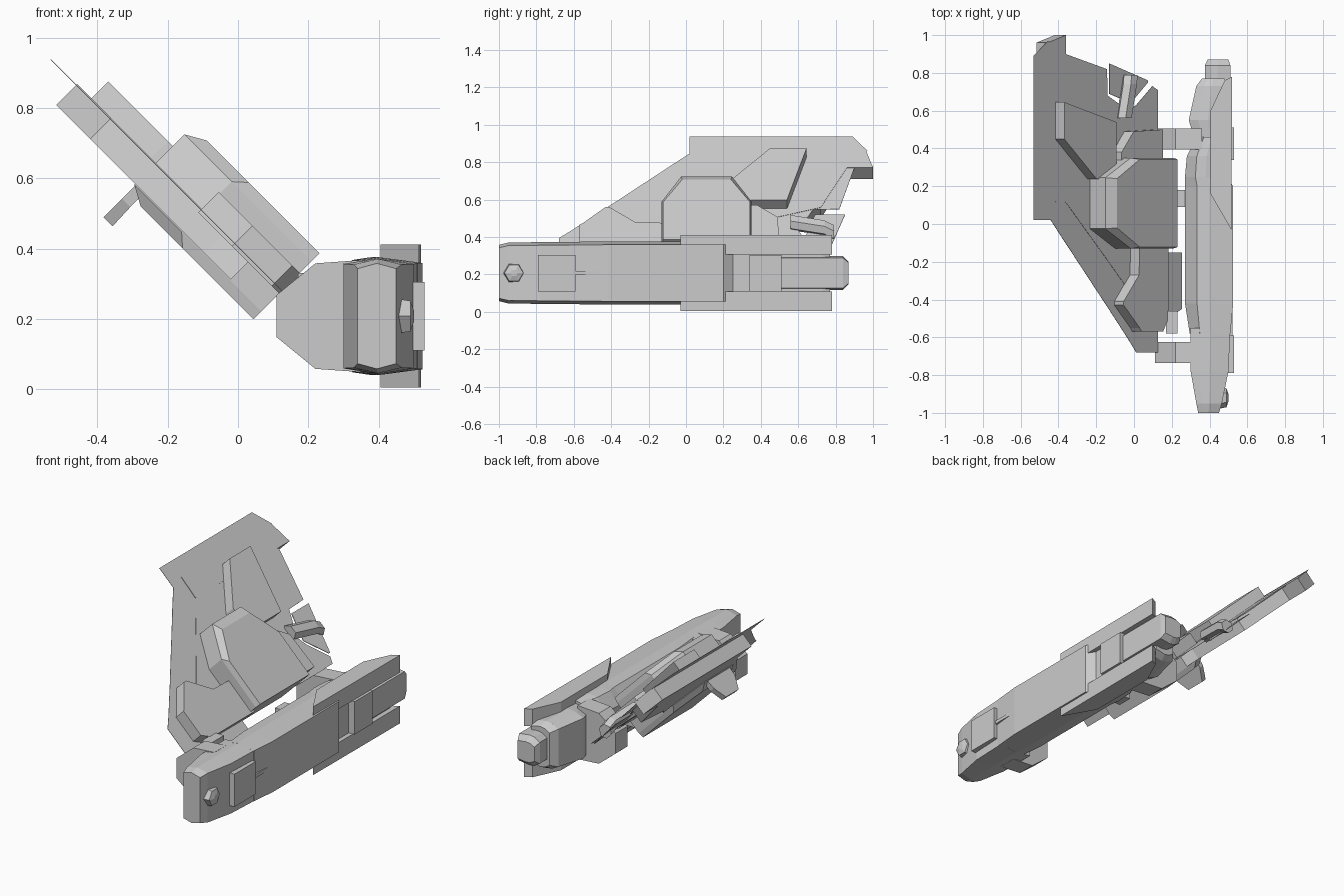
import bpy, bmesh, math
from mathutils import Vector

cube = bpy.data.objects.get("Cube")
if cube:
    bpy.data.objects.remove(cube, do_unlink=True)

shade = 0.6
colour = (shade, shade, shade, 1)
grey = bpy.data.materials.new("light_grey")
grey.use_nodes = True
grey.diffuse_color = colour
grey.node_tree.nodes["Principled BSDF"].inputs["Base Color"].default_value = colour

HULL_MIDDLE = 0.208    # height of the hull axis
WING_BOTTOM, WING_TOP, PLATE_TOP = 0.206, 0.288, 0.358
ROOT = 0.11            # inner end of the wing
OUT = Vector((-1, 0, 1)).normalized()
UP = Vector((1, 0, 1)).normalized()


def loft(name, rings):
    """Skin a list of equal-length rings and cap both ends."""
    bm = bmesh.new()
    loops = [[bm.verts.new(point) for point in ring] for ring in rings]
    for this, following in zip(loops, loops[1:]):
        for i in range(len(this)):
            bm.faces.new((this[i - 1], this[i], following[i], following[i - 1]))
    bm.faces.new(loops[0])
    bm.faces.new(loops[-1])
    bmesh.ops.recalc_face_normals(bm, faces=bm.faces)
    mesh = bpy.data.meshes.new(name)
    bm.to_mesh(mesh)
    bm.free()
    mesh.materials.append(grey)
    obj = bpy.data.objects.new(name, mesh)
    bpy.context.collection.objects.link(obj)
    return obj


def wing_point(span, y, level):
    """Span runs out along the tilted wing, level rises from its plane."""
    return OUT * span + UP * level + Vector((0, y, 0))


def wing_strip(name, bottom, top, *stations):
    """Flat panel given by its front and back edges along the span."""
    return loft(name, [[wing_point(span, front, bottom), wing_point(span, back, bottom),
                        wing_point(span, back, top), wing_point(span, front, top)]
                       for span, front, back in stations])


def box(name, x_range, y_range, z_range):
    return loft(name, [[(x, y_range[0], z_range[0]), (x, y_range[1], z_range[0]),
                        (x, y_range[1], z_range[1]), (x, y_range[0], z_range[1])]
                       for x in x_range])


def hull_ring(y, inner, outer, height, square):
    """Chamfered section, mirrored above and below the hull axis."""
    width = outer - inner
    upper = [(inner, height * square), (inner + width / 4, height * 0.95),
             (inner + width / 2, height), (outer, height * 0.9)]
    lower = [(x, -z) for x, z in reversed(upper)]
    return [(x, y, HULL_MIDDLE + z) for x, z in upper + lower]


def hull_loft(name, square, *stations):
    return loft(name, [hull_ring(*station, square) for station in stations])


# Boxy nose, chamfered hull, engine and nozzle lofted along y
hull_loft("nose", .9, (-1, .34, .45, .15), (-.95, .33, .465, .163),
          (-.78, .3, .5, .165), (-.55, .3, .51, .167))
hull_loft("hull", .5, (-.58, .295, .51, .167),
          (-.42, .27, .525, .168), (.2, .27, .525, .168), (.25, .27, .49, .168),
          (.36, .28, .49, .168), (.46, .33, .49, .16))
hull_loft("rear_engine", .8, (.42, .33, .49, .14), (.55, .29, .49, .15),
          (.73, .33, .49, .14), (.77, .36, .48, .12))
hull_loft("tail_nozzle", .7, (.5, .38, .51, .09), (.84, .375, .51, .09), (.87, .39, .5, .06))

# Rear rails, mirrored above and below the hull
rail_outline = [(.405, .16), (.515, -.03), (.52, .78), (.48, .76), (.405, .6)]
for name, side in (("upper_rail", 1), ("lower_rail", -1)):
    loft(name, [[(x, y, HULL_MIDDLE + side * reach) for x, y in rail_outline]
                for reach in (.1, .203)])

# Outer side panels, ridge and front intake
for name, start, end in (("front_side_panel", -.79, -.59), ("rear_side_panel", .34, .51)):
    box(name, (.47, .53), (start, end), (.11, .305))
box("side_ridge", (.5, .522), (-.59, -.47), (.2, .22))
hexagon = [math.tau * corner / 6 for corner in range(6)]
loft("front_intake", [[(x, -.92 + size * math.cos(angle), HULL_MIDDLE + size * math.sin(angle))
                       for angle in hexagon]
                      for x, size in ((.44, .06), (.49, .05), (.5, .02))])

# Tapered ducts joining hull and wing
for name, start, end in (("front_arm", -.735, -.625), ("rear_arm", .395, .505)):
    loft(name, [[(x, start, HULL_MIDDLE - height), (x, end, HULL_MIDDLE - height),
                 (x, end, HULL_MIDDLE + height), (x, start, HULL_MIDDLE + height)]
                for x, height in ((ROOT, .06), (.22, .15), (.36, .16))])
box("middle_link", (.18, .3), (.09, .18), (.15, .27))
box("front_link", (.17, .23), (-.58, -.46), (.2, .33))

# Thin wing skin: root, outer panel and swept front
wing_strip("wing_skin", WING_TOP - .002, WING_TOP,
           (ROOT, -.68, .71), (.15, -.68, .73), (.27, -.68, .63), (.33, -.61, .6),
           (.485, -.44, .68), (.49, -.435, .82), (.8, -.1, .9), (.81, -.09, 1),
           (.91, .02, .95), (.93, .02, .97), (1.04, .02, .89))
wing_strip("skin_fillet", WING_TOP - .002, WING_TOP, (-.07, -.45, -.15), (ROOT, -.54, -.15))
wing_strip("rear_flap", .272, .276, (.17, .75, .76), (.3, .64, .8), (.46, .69, .85))

# Thick wing core and outer bar
wing_strip("wing_core", WING_BOTTOM, WING_TOP + .002, (.235, -.43, .35), (.34, -.34, .35),
           (.4, -.28, .4), (.5, -.18, .72), (.8, .115, .86))
wing_strip("outer_bar", WING_BOTTOM, WING_TOP + .003, (.8, .115, 1), (.937, .12, .96))

# Raised upper plates
wing_strip("upper_rear_plate", WING_TOP - .01, PLATE_TOP,
           (.49, .22, .54), (.64, .24, .58), (.88, .45, .645))
wing_strip("upper_front_plate", WING_TOP - .012, PLATE_TOP,
           (.1, -.5, -.1), (.14, -.57, -.1), (.3, -.57, -.1), (.315, -.55, -.1),
           (.32, -.545, -.27), (.435, -.43, -.41))
wing_strip("inner_rear_plate", WING_TOP - .01, PLATE_TOP, (.14, .3, .5), (.36, .3, .49),
           (.45, .3, .38))

# Pod through the wing, symmetric front to back, chamfered above and below
pod_half = [(0, .24), (.32, .24), (.51, .135)]
pod_outline = pod_half + [(span, -y) for span, y in reversed(pod_half)]
loft("wing_pod", [[wing_point(ROOT + span * scale, ROOT + y * scale ** .3, level)
                   for span, y in pod_outline]
                  for level, scale in ((.172, .89), (.203, 1), (.405, 1), (.437, .89))])

# Rear gun, drooping backwards
loft("rear_gun", [[wing_point(span + .045 * math.cos(angle), y, level + .04 * math.sin(angle))
                   for angle in hexagon]
                  for y, span, level in ((.56, .375, .3), (.74, .335, .3), (.79, .315, .285))])

# Tapered fin under the wing
loft("under_fin", [[wing_point(inner, ROOT - half, level), wing_point(.616, ROOT - half, level),
                    wing_point(.616, ROOT + half, level), wing_point(inner, ROOT + half, level)]
                   for level, inner, half in ((.24, .585, .11), (.15, .583, .1),
                                              (.075, .58, .06))])
